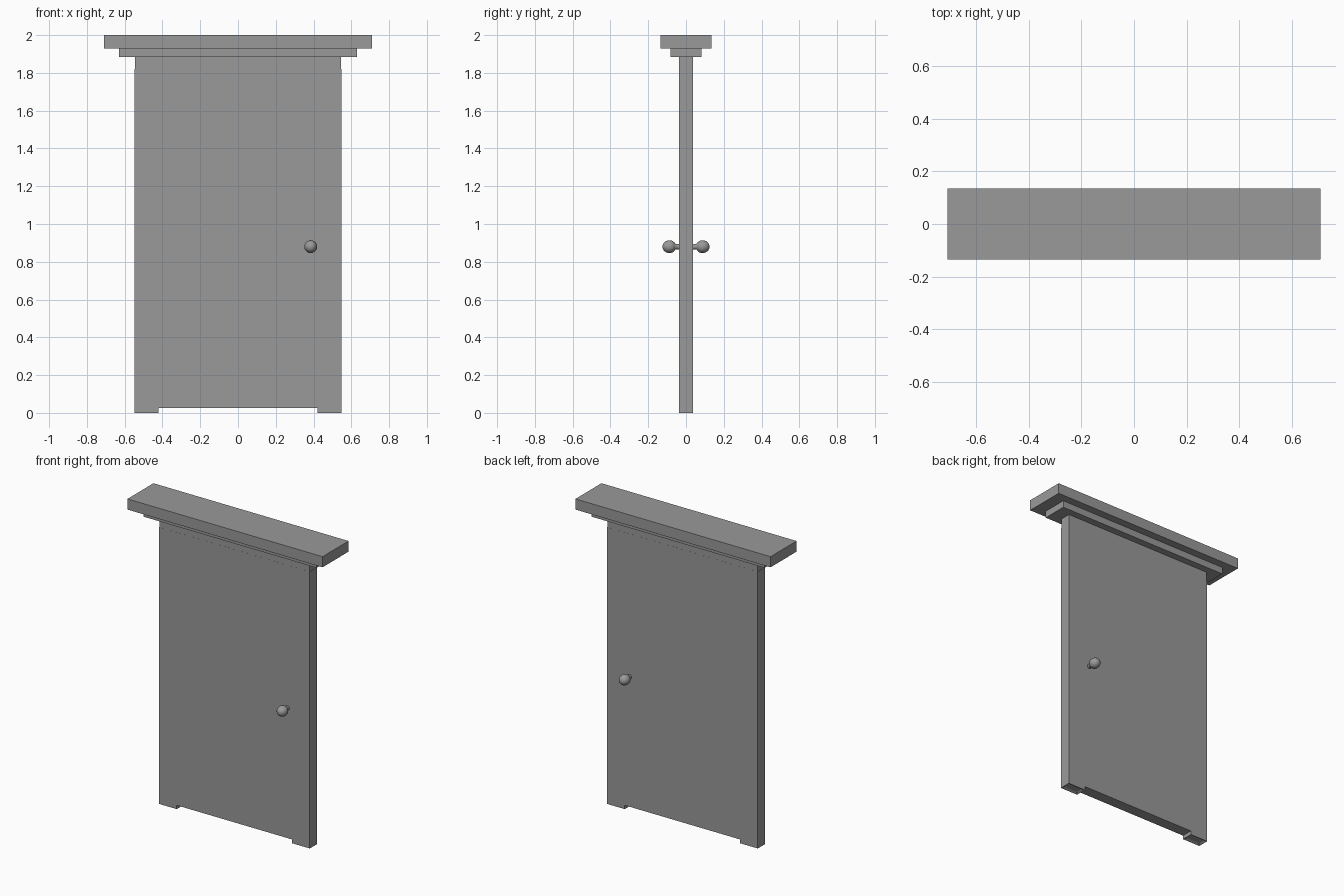
import bpy, bmesh, math
from mathutils import Matrix, Vector

if "Cube" in bpy.data.objects:
    bpy.data.objects.remove(bpy.data.objects["Cube"])

GREY = bpy.data.materials.new("dark_grey")
GREY.diffuse_color = (0.32, 0.32, 0.32, 1)
GREY.use_nodes = True
GREY.node_tree.nodes["Principled BSDF"].inputs["Base Color"].default_value = GREY.diffuse_color


def finish(bm, name):
    bmesh.ops.recalc_face_normals(bm, faces=bm.faces)
    me = bpy.data.meshes.new(name)
    bm.to_mesh(me)
    bm.free()
    me.materials.append(GREY)
    ob = bpy.data.objects.new(name, me)
    bpy.context.collection.objects.link(ob)
    return ob


def box(name, x0, x1, y, z0, z1, recess=None):
    """Box symmetric in y; recess = (border, depth) sinks the underside."""
    bm = bmesh.new()
    size = Matrix.Diagonal((x1 - x0, 2 * y, z1 - z0, 1))
    place = Matrix.Translation(((x0 + x1) / 2, 0, (z0 + z1) / 2))
    bmesh.ops.create_cube(bm, size=1, matrix=place @ size)
    if recess:
        bm.normal_update()
        under = min(bm.faces, key=lambda f: f.calc_center_median().z)
        bmesh.ops.inset_individual(bm, faces=[under], thickness=recess[0])
        for v in under.verts:
            v.co.z += recess[1]
    return finish(bm, name)


# door frame posts, with hollow feet
box("left_post", -0.548, -0.42, 0.037, 0, 1.82, (0.022, 0.008))
box("right_post", 0.42, 0.548, 0.037, 0, 1.82, (0.022, 0.008))

# door leaf and header
box("door_panel", -0.42, 0.42, 0.037, 0.025, 1.82)
box("header", -0.546, 0.546, 0.0365, 1.82, 1.885)

# stepped cornice
box("lower_cornice", -0.63, 0.63, 0.083, 1.885, 1.93)
box("top_cornice", -0.71, 0.71, 0.135, 1.93, 2.0)

# knobs: (radius, distance from door centre) profile spun about y
PROFILE = [(0.016, 0.03), (0.014, 0.056), (0.024, 0.062), (0.031, 0.072),
           (0.034, 0.084), (0.033, 0.095), (0.029, 0.107), (0.02, 0.118),
           (0.01, 0.123), (0, 0.124)]
for name, side in (("front_knob", -1), ("back_knob", 1)):
    bm = bmesh.new()
    centre = Vector((0.385, 0, 0.88))
    verts = [bm.verts.new(centre + Vector((r, side * d, 0))) for r, d in PROFILE]
    edges = [bm.edges.new(pair) for pair in zip(verts, verts[1:])]
    bmesh.ops.spin(bm, geom=verts + edges, cent=centre, axis=(0, 1, 0),
                   angle=math.tau, steps=20)
    bmesh.ops.remove_doubles(bm, verts=bm.verts, dist=1e-4)
    knob = finish(bm, name)
    knob.data.polygons.foreach_set("use_smooth", [True] * len(knob.data.polygons))
